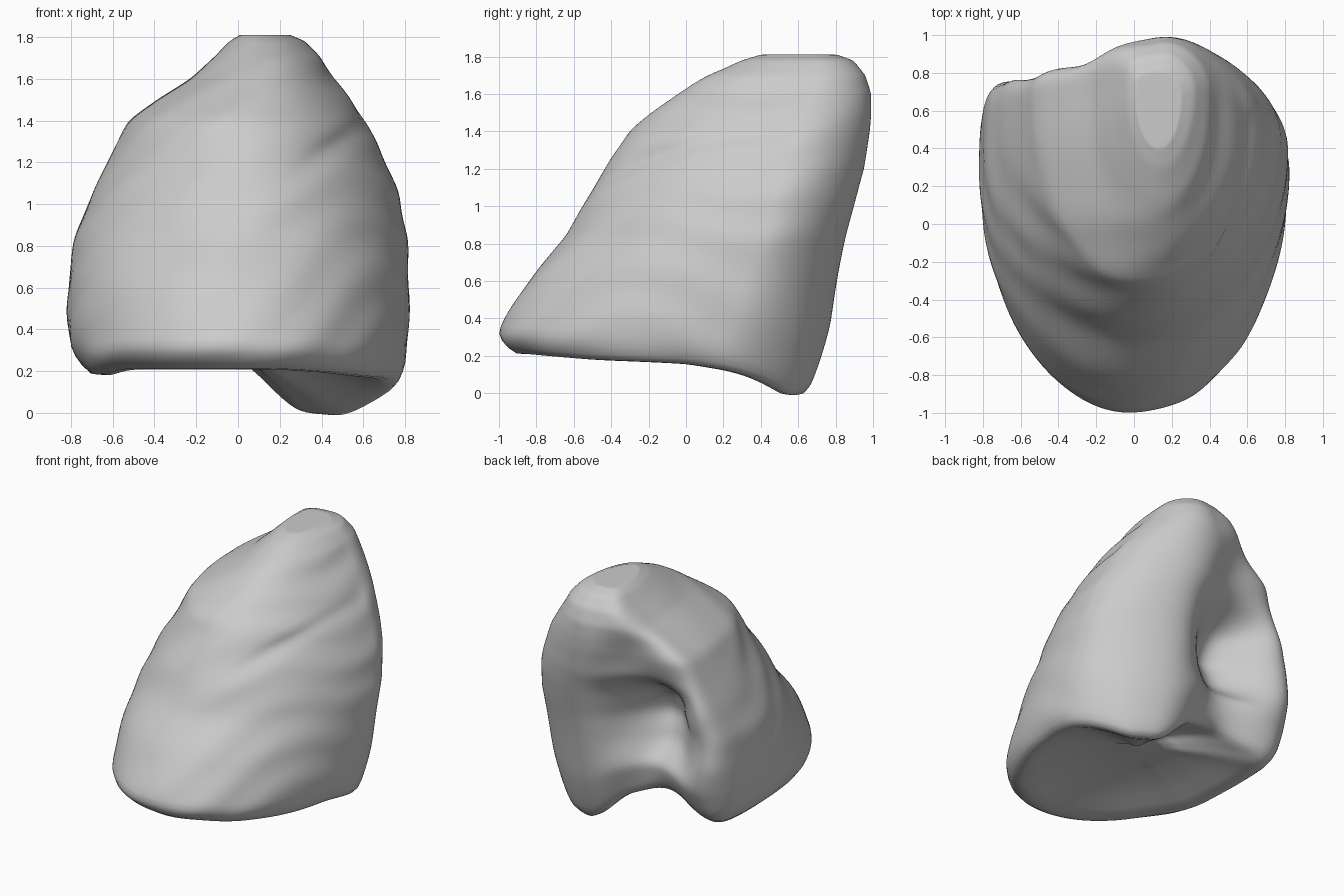
import bpy, bmesh, math

default_cube = bpy.data.objects.get("Cube")
if default_cube:
    bpy.data.objects.remove(default_cube, do_unlink=True)

SEGMENTS, RINGS = 144, 64

# Cross-section profiles by height
heights = (.2, .3, .45, .65, .85, 1.05, 1.2, 1.4, 1.5, 1.6, 1.7, 1.78, 1.81)
profiles = {
    "left": (-.71, -.8, -.82, -.81, -.78, -.7, -.62, -.53, -.39, -.23, -.12, -.04, .01),
    "right": (.75, .8, .82, .82, .81, .77, .71, .61, .54, .46, .4, .32, .25),
    "front": (-.91, -1.02, -.94, -.81, -.63, -.53, -.43, -.31, -.18, -.05, .12, .3, .4),
    "rim_left": (.72, .76, .8, .85, .87, .89, .89, .88, .88, .9, .88, .85, .78),
    "rim_right": (.7, .75, .81, .86, .91, .96, .99, 1.02, 1.02, 1.01, .97, .9, .81),
    "hollow": (.16, .16, .16, .36, .46, .38, .16, .08, .05, .03, 0, 0, 0),
}


def interpolate(value, stops, values):
    if value <= stops[0]:
        return values[0]
    for i in range(len(stops) - 1):
        if value <= stops[i + 1]:
            share = (value - stops[i]) / (stops[i + 1] - stops[i])
            return values[i] + (values[i + 1] - values[i]) * share
    return values[-1]


def smooth_step(low, high, value):
    t = min(1, max(0, (value - low) / (high - low)))
    return t * t * (3 - 2 * t)


def bell(value, centre, width):
    return math.exp(-((value - centre) / width) ** 2)


def base_shift(x, y):
    """Lower the two feet, lift the notch between them."""
    drop = interpolate(y, (-.9, 0, .2, .4, .58, .75), (0, .08, .13, .19, .23, .2))
    foot = -drop * smooth_step(0, .36, x) * (1 - .35 * smooth_step(.5, .8, x))
    notch = .12 * bell(x, -.25, .25) * smooth_step(.2, .6, y)
    return foot + notch - .03 * bell(x, -.68, .08)


def surface_point(z, angle):
    p = {name: interpolate(z, heights, row) for name, row in profiles.items()}
    c, s = math.cos(angle), math.sin(angle)
    middle = p["front"] + (p["rim_right"] - p["front"]) * .68
    centre, half = (p["left"] + p["right"]) / 2, (p["right"] - p["left"]) / 2
    if s < 0:
        # Rounded front
        x, y = centre + half * c, middle + (middle - p["front"]) * s
    else:
        # Back with a square left rim, a rounder right rim and a hollow between
        power = 4.5 if c < 0 else 1.95
        radius = (abs(c) ** power + s ** power) ** (-1 / power)
        x = centre + half * c * radius
        side = smooth_step(-.6, .35, x)
        rim = p["rim_left"] + (p["rim_right"] - p["rim_left"]) * side
        y = middle + (rim - middle) * s * radius
        y -= p["hollow"] * bell(x, -.23, .29) * smooth_step(.2, .9, s * radius)
        y += .015 * math.sin(13 * z + 9 * x) * s * smooth_step(.2, -.2, x)

    # Slanted ripples and the diagonal crease
    fade = smooth_step(1.81, 1.6, z) * smooth_step(.6, -.2, s)
    dent = .006 * fade * math.sin(22 * z - 12 * x + 3 * math.sin(4 * y))
    if s < 0:
        line = z - 1.1 - .72 * (x - .22)
        dent += .035 * bell(line, 0, .04) * bell(x, .45, .2)
    x -= c * dent
    y -= s * dent
    z += base_shift(x, y) * smooth_step(.85, .2, z)
    return x, y, z


mesh = bpy.data.meshes.new("lobe_body")
bm = bmesh.new()
angles = [2 * math.pi * i / SEGMENTS for i in range(SEGMENTS)]


def add_ring(points):
    return [bm.verts.new(point) for point in points]


# Sunken base, from its middle out to the rim
rim_points = [surface_point(heights[0], a) for a in angles]
rings = []
for scale, rise in ((.15, .11), (.35, .1), (.55, .08), (.72, .05), (.84, .02), (.93, 0)):
    rings.append(add_ring(
        (x * scale, y * scale, .21 + (z - .21) * scale ** .7 + rise) for x, y, z in rim_points))

# Outer wall
for k in range(RINGS + 1):
    z = heights[0] + (heights[-1] - heights[0]) * math.sin(math.pi / 2 * k / RINGS)
    rings.append(add_ring(surface_point(z, a) for a in angles))

# Rounded top
for scale in (.7, .4):
    rings.append(add_ring(
        (.13 + (v.co.x - .13) * scale, .62 + (v.co.y - .62) * scale, heights[-1])
        for v in rings[RINGS + 6]))

for lower, upper in zip(rings, rings[1:]):
    for i in range(SEGMENTS):
        j = (i + 1) % SEGMENTS
        bm.faces.new((lower[i], lower[j], upper[j], upper[i]))
bm.faces.new(reversed(rings[0]))
bm.faces.new(rings[-1])
bmesh.ops.recalc_face_normals(bm, faces=bm.faces)
for face in bm.faces:
    face.smooth = True
bm.to_mesh(mesh)
bm.free()

lobe = bpy.data.objects.new("lobe_body", mesh)
bpy.context.collection.objects.link(lobe)
relax = lobe.modifiers.new("soften", "SMOOTH")
relax.factor, relax.iterations = .5, 6

# Plain grey surface
grey = bpy.data.materials.new("light_grey")
grey.use_nodes = True
colour = (.6, .6, .6, 1)
grey.diffuse_color = colour
grey.node_tree.nodes["Principled BSDF"].inputs["Base Color"].default_value = colour
mesh.materials.append(grey)
